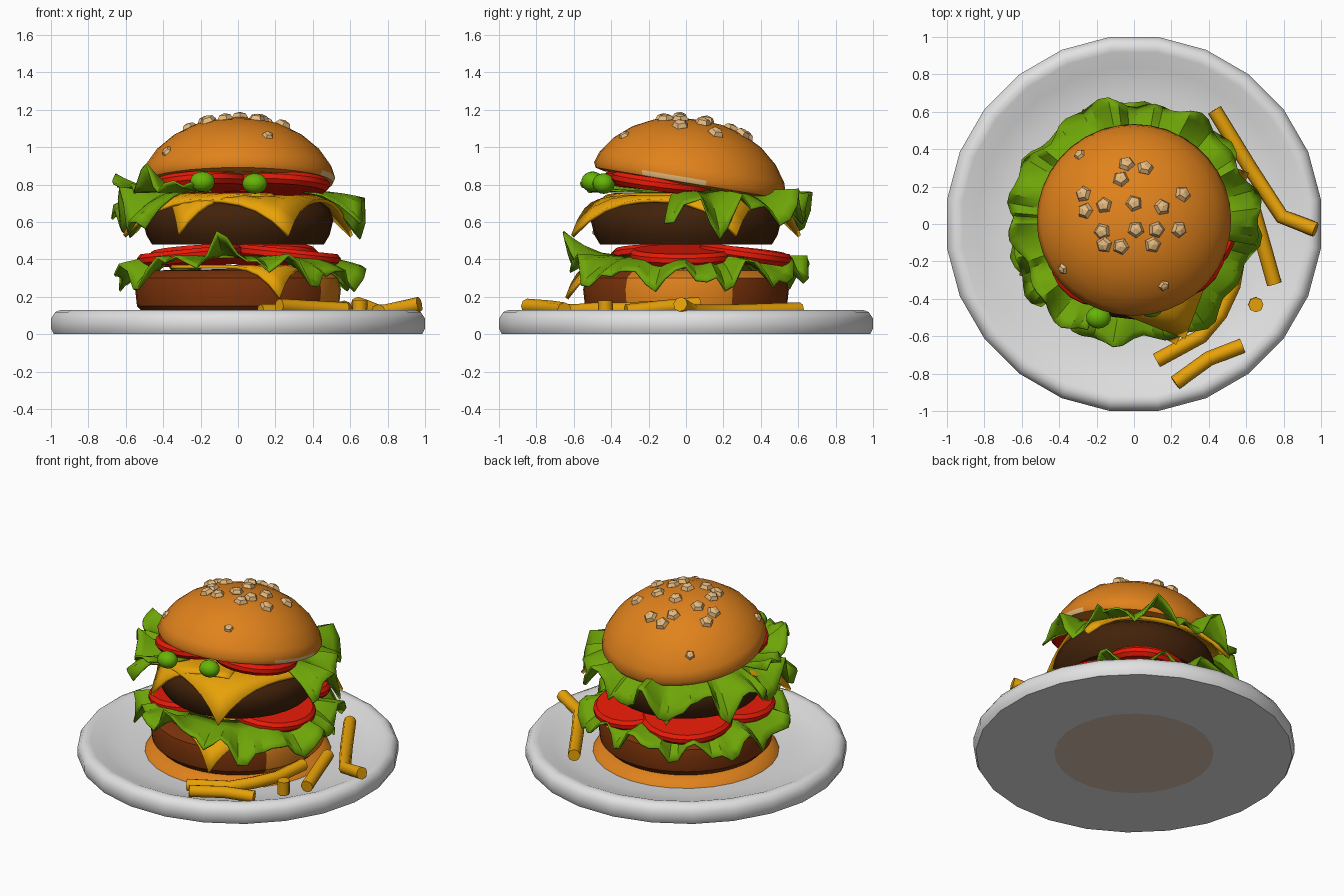
import bpy, bmesh, math, random
from math import sin, cos, radians, pi, hypot
from mathutils import Matrix, Vector
from mathutils.bvhtree import BVHTree

old = bpy.data.objects.get("Cube")
if old:
    bpy.data.objects.remove(old)
random.seed(4)


def material(name, r, g, b):
    lin = [((c / 255 + 0.055) / 1.055) ** 2.4 for c in (r, g, b)] + [1]
    m = bpy.data.materials.new(name)
    m.use_nodes = True
    m.diffuse_color = lin
    m.node_tree.nodes["Principled BSDF"].inputs["Base Color"].default_value = lin
    return m


WHITE = material("plate white", 226, 226, 226)
TAUPE = material("plate base taupe", 218, 194, 180)
BREAD = material("toasted bread", 224, 130, 28)
SEED = material("sesame cream", 230, 186, 126)
DARK = material("dark beef", 66, 34, 10)
BROWN = material("brown beef", 122, 50, 10)
GREEN = material("lettuce green", 110, 165, 8)
PICKLE = material("pickle green", 102, 180, 8)
YELLOW = material("cheese yellow", 236, 165, 8)
RED = material("tomato red", 240, 28, 8)


def finish(bm, name, *mats, smooth=35):
    bmesh.ops.recalc_face_normals(bm, faces=bm.faces)
    mesh = bpy.data.meshes.new(name)
    bm.to_mesh(mesh)
    bm.free()
    for m in mats:
        mesh.materials.append(m)
    ob = bpy.data.objects.new(name, mesh)
    bpy.context.collection.objects.link(ob)
    if smooth:
        bpy.ops.object.select_all(action='DESELECT')
        ob.select_set(True)
        bpy.context.view_layer.objects.active = ob
        bpy.ops.object.shade_smooth_by_angle(angle=radians(smooth))
    return ob


def lathe(profile, steps, place=Matrix()):
    """Spin an (r, z) profile about z, then move it into place."""
    bm = bmesh.new()
    vs = [bm.verts.new((r, 0, z)) for r, z in profile]
    es = [bm.edges.new(p) for p in zip(vs, vs[1:])]
    bmesh.ops.spin(bm, geom=vs + es, axis=(0, 0, 1), cent=(0, 0, 0),
                   angle=2 * pi, steps=steps)
    bmesh.ops.remove_doubles(bm, verts=bm.verts, dist=0.0005)
    bmesh.ops.transform(bm, matrix=place, verts=bm.verts)
    return bm


def azimuth(c):
    return math.degrees(math.atan2(c.y, c.x))


# Plate with a dished top; the middle of its underside is a different colour
bm = lathe([(0, 0), (.5, 0), (.993, 0), (1.008, .03), (1.008, .085), (.985, .118), (.955, .13),
            (.925, .125), (.84, .09), (.7, .062), (.5, .05), (0, .045)], 24,
           Matrix.Rotation(pi / 24, 4, 'Z'))
for f in bm.faces:
    c = f.calc_center_median()
    f.material_index = int(c.z < .01 and hypot(c.x, c.y) < .5)
finish(bm, "plate", WHITE, TAUPE, smooth=58)

# Bottom bun spreading onto the plate
finish(lathe([(0, .045), (.59, .045), (.58, .062), (.52, .105), (0, .14)], 28),
       "bottom_bun", BREAD)

# Lower patty, bread coloured over part of its right-hand side
bm = lathe([(0, .1), (.49, .1), (.54, .15), (.55, .24), (.535, .3), (.48, .34), (0, .35)], 40)
for f in bm.faces:
    c = f.calc_center_median()
    f.material_index = int(-36 < azimuth(c) < 28 + 40 * (c.z < .13 or c.z > .3))
finish(bm, "lower_patty", BROWN, BREAD)

# Upper patty
finish(lathe([(0, .48), (.46, .48), (.49, .53), (.51, .61), (.49, .67), (.44, .71), (0, .72)], 28),
       "upper_patty", DARK)


def cheese(name, centre, corner, angle, top, start, drop):
    """Square slice whose corners droop past the patty edge."""
    bm = bmesh.new()
    bmesh.ops.create_grid(bm, x_segments=10, y_segments=10, size=corner / math.sqrt(2))
    turn = Matrix.Translation((*centre, 0)) @ Matrix.Rotation(radians(angle - 45), 4, 'Z')
    bmesh.ops.transform(bm, matrix=turn, verts=bm.verts)
    for v in bm.verts:
        v.co.z = top - drop * max(0, hypot(v.co.x, v.co.y) - start) ** 2
    ob = finish(bm, name, YELLOW)
    mod = ob.modifiers.new("thickness", 'SOLIDIFY')
    mod.thickness = .02
    mod.offset = 0


cheese("lower_cheese", (.08, -.2), .46, -72, .36, .5, 5.5)
cheese("upper_cheese", (0, 0), .665, -66, .735, .38, 2.6)
cheese("upper_cheese_second", (-.12, -.18), .37, -122, .745, .38, 5)


def lettuce(name, start, end, steps, inner, outer, wave, bumps, seed):
    """Ruffled leaf: rows of points from (r, z) inner to outer, wavier at the rim.
    Each bump = (angle, width, height) lifts one stretch of the rim."""
    rnd = random.Random(seed)
    phase = [rnd.uniform(0, 6) for _ in range(4)]
    full = end - start >= 360
    bm = bmesh.new()
    rows = []
    for i in range(steps + (0 if full else 1)):
        deg = start + (end - start) * i / steps
        a = radians(deg)
        ruffle = .7 * sin(11 * a + phase[0]) + .45 * sin(19 * a + phase[1]) + rnd.uniform(-.3, .3)
        sway = .025 * sin(7 * a + phase[2]) + .018 * sin(16 * a + phase[3])
        lift = sum(height * math.exp(-(((deg - at + 180) % 360 - 180) / width) ** 2)
                   for at, width, height in bumps)
        row = []
        for t in (0, .35, .65, .85, 1):
            r = inner[0] + (outer[0] - inner[0]) * t + sway * t - .1 * lift * t
            z = inner[1] + (outer[1] - inner[1]) * t ** 2
            z += (wave * ruffle + lift) * t * t
            row.append(bm.verts.new((r * cos(a), r * sin(a), z)))
        rows.append(row)
    for p, q in zip(rows, rows[1:] + (rows[:1] if full else [])):
        for k in range(len(p) - 1):
            bm.faces.new((p[k], p[k + 1], q[k + 1], q[k]))
    ob = finish(bm, name, GREEN, smooth=28)
    ob.modifiers.new("thickness", 'SOLIDIFY').thickness = .012


lettuce("lower_lettuce", 0, 360, 72, (.35, .42), (.65, .31), .08,
        [(-98, 30, .14), (92, 18, .07)], 3)
lettuce("upper_lettuce", -10, 222, 54, (.35, .77), (.66, .635), .115, [(55, 28, .06)], 8)
lettuce("upper_lettuce_left_leaf", 176, 246, 18, (.35, .77), (.64, .79), .065, [(222, 20, .05)], 5)


# Tomato slices, tilted outward
def tomato(name, x, y, z, r, tilt_x, tilt_y):
    place = (Matrix.Translation((x, y, z)) @ Matrix.Rotation(radians(tilt_x), 4, 'X')
             @ Matrix.Rotation(radians(tilt_y), 4, 'Y'))
    finish(lathe([(0, -.035), (r - .02, -.035), (r, -.012), (r, .014), (r - .02, .035), (0, .035)],
                 20, place), name, RED)


for i, slice_ in enumerate([(.27, -.02, .42, .28, 0, 6), (-.26, -.12, .42, .28, 0, -6),
                            (-.19, .26, .42, .29, -5, -3), (.18, .32, .425, .25, -8, 0)]):
    tomato(f"lower_tomato_{i + 1}", *slice_)
for i, slice_ in enumerate([(.22, -.13, .81, .27, -7, 3), (-.19, -.18, .81, .26, -7, -3),
                            (0, .2, .765, .25, -8, 0)]):
    tomato(f"upper_tomato_{i + 1}", *slice_)

# Pickles at the front
for i, (x, y, z) in enumerate([(-.19, -.5, .815), (.09, -.44, .805)]):
    bm = bmesh.new()
    bmesh.ops.create_uvsphere(bm, u_segments=14, v_segments=9, radius=1,
                              matrix=Matrix.Translation((x, y, z)) @ Matrix.Diagonal((.068, .06, .055, 1)))
    finish(bm, f"pickle_{i + 1}", PICKLE, smooth=60)

# Top bun, tipped up at the front, with a pale crumb strip on its right-hand lip
bm = lathe([(0, .325), (.12, .318), (.24, .288), (.35, .232), (.44, .155), (.5, .07), (.52, .01),
            (.508, -.018), (.46, -.03), (0, -.02)], 36)
for f in bm.faces:
    c = f.calc_center_median()
    f.material_index = int(c.z < 0 and hypot(c.x, c.y) > .5 and -32 < azimuth(c) < 12)
bmesh.ops.transform(bm, verts=bm.verts, matrix=Matrix.Translation((0, .02, .825))
                    @ Matrix.Rotation(radians(-9.5), 4, 'X'))
dome = BVHTree.FromBMesh(bm)
finish(bm, "top_bun", BREAD, SEED, smooth=50)

# Sesame seeds dropped onto the dome
spots = [(-.04, .32), (.06, .3), (-.07, .24), (-.27, .16), (-.26, .07), (-.16, .1), (.15, .09),
         (.26, .16), (-.17, -.04), (.01, -.03), (.12, -.03), (.24, -.03), (-.16, -.11),
         (-.07, -.12), (.1, -.11), (-.29, .37), (-.38, -.24), (.16, -.33), (0, .11)]
bm = bmesh.new()
for x, y in spots:
    hit, normal, _, _ = dome.ray_cast(Vector((x, y, 2)), Vector((0, 0, -1)))
    if normal.z < 0:
        normal = -normal
    size = .032 if hypot(x, y) > .34 else .046
    place = (Matrix.Translation(hit) @ normal.to_track_quat('Z', 'Y').to_matrix().to_4x4()
             @ Matrix.Rotation(random.uniform(0, 6), 4, 'Z') @ Matrix.Diagonal((1, 1, .7, 1)))
    bmesh.ops.create_uvsphere(bm, u_segments=5, v_segments=4, radius=size, matrix=place)
finish(bm, "sesame_seeds", SEED, smooth=0)

# Fries lying on the plate
fries = [[(.43, .61, .13), (.62, .3, .12), (.79, .04, .12), (.97, -.03, .16)],
         [(.64, .07, .16), (.7, -.14, .14), (.75, -.32, .12)],
         [(.12, -.73, .12), (.36, -.6, .12), (.46, -.48, .13), (.53, -.33, .13), (.57, -.1, .14)],
         [(.22, -.85, .15), (.4, -.72, .14), (.58, -.65, .13)],
         [(.65, -.43, .09), (.652, -.432, .18)]]
for i, path in enumerate(fries):
    curve = bpy.data.curves.new(f"fry_{i + 1}", 'CURVE')
    curve.dimensions = '3D'
    curve.bevel_depth = .04
    curve.bevel_resolution = 2
    curve.use_fill_caps = True
    spline = curve.splines.new('POLY')
    spline.points.add(len(path) - 1)
    for point, co in zip(spline.points, path):
        point.co = (*co, 1)
    curve.materials.append(YELLOW)
    bpy.context.collection.objects.link(bpy.data.objects.new(f"fry_{i + 1}", curve))
